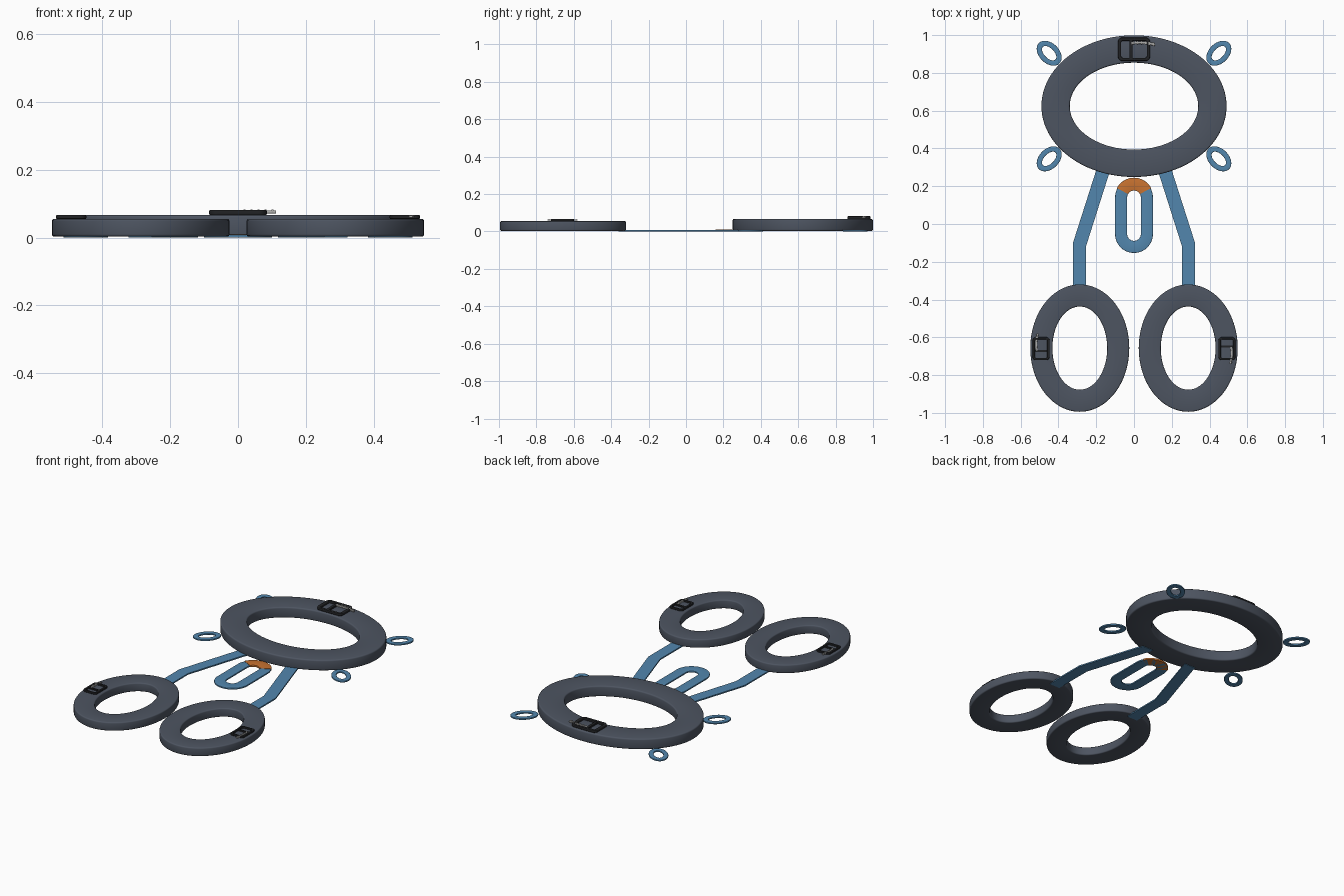
import bpy, bmesh, math
from mathutils import Matrix, Vector

if "Cube" in bpy.data.objects:
    bpy.data.objects.remove(bpy.data.objects["Cube"])


def material(name, rgb):
    m = bpy.data.materials.new(name)
    m.diffuse_color = (*rgb, 1)
    m.use_nodes = True
    m.node_tree.nodes["Principled BSDF"].inputs["Base Color"].default_value = m.diffuse_color
    return m


PAD = material("pad_slate", (0.075, 0.09, 0.12))
WEB = material("webbing_blue", (0.085, 0.24, 0.42))
WEAR = material("wear_orange", (0.58, 0.17, 0.03))
BLACK = material("buckle_black", (0.015, 0.016, 0.018))
STEEL = material("steel_grey", (0.42, 0.42, 0.41))


def finish(name, verts, faces, mat, matrix=Matrix()):
    me = bpy.data.meshes.new(name)
    me.from_pydata(verts, [], faces)
    bm = bmesh.new()
    bm.from_mesh(me)
    bmesh.ops.recalc_face_normals(bm, faces=bm.faces)
    bm.to_mesh(me)
    bm.free()
    me.transform(matrix)
    me.materials.append(mat)
    ob = bpy.data.objects.new(name, me)
    bpy.context.collection.objects.link(ob)
    bpy.ops.object.select_all(action='DESELECT')
    ob.select_set(True)
    bpy.context.view_layer.objects.active = ob
    bpy.ops.object.shade_smooth_by_angle(angle=math.radians(35))
    return ob


def band(name, outer, inner, z0, z1, mat, soft=0.0, matrix=Matrix(), closed=True):
    """Solid strip between two matching 2D paths, with softened edges."""
    n = len(outer)
    verts, faces = [], []
    for (ox, oy), (ix, iy) in zip(outer, inner):
        w = math.hypot(ox - ix, oy - iy)
        prof = []
        if soft:
            for cu, cz, a0 in ((w - soft, z1 - soft, 90), (w - soft, z0 + soft, 0),
                               (soft, z0 + soft, 270), (soft, z1 - soft, 180)):
                for k in range(4):
                    a = math.radians(a0 - 30 * k)
                    prof.append((cu + soft * math.cos(a), cz + soft * math.sin(a)))
        else:
            prof = [(w, z1), (w, z0), (0, z0), (0, z1)]
        for u, z in prof:
            t = u / w
            verts.append((ix + (ox - ix) * t, iy + (oy - iy) * t, z))
    p = len(prof)
    for i in range(n if closed else n - 1):
        j = (i + 1) % n
        for k in range(p):
            l = (k + 1) % p
            faces.append((i * p + k, j * p + k, j * p + l, i * p + l))
    if not closed:
        faces += [tuple(range(p)), tuple(range((n - 1) * p, n * p))]
    return finish(name, verts, faces, mat, matrix)


def ellipse(rx, ry, n=96):
    return [(rx * math.cos(2 * math.pi * i / n), ry * math.sin(2 * math.pi * i / n))
            for i in range(n)]


def round_rect(hx, hy, r, n=10):
    pts = []
    for q, (sx, sy) in enumerate(((1, 1), (-1, 1), (-1, -1), (1, -1))):
        for k in range(n + 1):
            a = math.pi / 2 * (q + k / n)
            pts.append((sx * (hx - r) + r * math.cos(a), sy * (hy - r) + r * math.sin(a)))
    return pts


def arc(r, a0, a1, n=24):
    return [(r * math.cos(math.radians(a0 + (a1 - a0) * i / n)),
             r * math.sin(math.radians(a0 + (a1 - a0) * i / n))) for i in range(n + 1)]


def box(name, x0, x1, y0, y1, z0, z1, mat, matrix):
    return band(name, [(x0, y1), (x1, y1)], [(x0, y0), (x1, y0)], z0, z1, mat,
                0.002, matrix, False)


def buckle(name, loc, angle, s):
    m = Matrix.Translation(loc) @ Matrix.Rotation(math.radians(angle), 4, 'Z') @ Matrix.Scale(s, 4)
    # frame and centre bar
    band(name + "_frame", round_rect(0.085, 0.062, 0.024), round_rect(0.068, 0.045, 0.009),
         0, 0.016, BLACK, 0.004, m)
    box(name + "_bar", -0.024, -0.008, -0.05, 0.05, 0.001, 0.013, BLACK, m)
    box(name + "_plate", -0.07, 0.07, -0.047, 0.047, -0.004, 0.003, PAD, m)
    # curved tongue with ridges
    path = [(-0.012 + 0.124 * i / 12, 0.032 + 0.007 * math.sin(math.pi * i / 12) - 0.008 * i / 12)
            for i in range(13)]
    band(name + "_tongue", [(x, y + 0.007) for x, y in path], [(x, y - 0.007) for x, y in path],
         0.005, 0.014, STEEL, 0.003, m, False)
    for i, (x, y) in enumerate(path[3::2]):
        box(f"{name}_ridge_{i}", x - 0.003, x + 0.003, y - 0.009, y + 0.009, 0.006, 0.017, STEEL, m)


# padded waist belt
T = Matrix.Translation
band("waist_belt", ellipse(0.49, 0.375), ellipse(0.34, 0.23), 0.003, 0.067, PAD, 0.008,
     T((0, 0.624, 0)))
buckle("waist_buckle", (0, 0.925, 0.066), 0, 1.0)

for side, s in (("left", -1), ("right", 1)):
    # padded leg loop with buckle on the outer side
    band(side + "_leg_loop", ellipse(0.262, 0.337), ellipse(0.145, 0.22), 0.003, 0.055, PAD,
         0.007, T((s * 0.287, -0.657, 0)))
    buckle(side + "_leg_buckle", (s * 0.492, -0.66, 0.055), -90 * s, 0.72)
    # strap joining the waist to the leg loop
    band(side + "_strap", [(s * 0.192, 0.31), (s * 0.323, -0.1), (s * 0.323, -0.36)],
         [(s * 0.118, 0.31), (s * 0.253, -0.115), (s * 0.253, -0.36)],
         0, 0.008, WEB, 0, Matrix(), False)
    # gear loops, front and back
    for end, y, e in (("front", 0.345, -1), ("back", 0.904, 1)):
        band(f"{side}_{end}_gear_loop", ellipse(0.077, 0.053, 48), ellipse(0.047, 0.026, 48),
             0, 0.009, WEB, 0.002,
             T((s * 0.449, y, 0)) @ Matrix.Rotation(math.radians(45 * s * e), 4, 'Z'))

# central tie-in loop with orange wear patch
band("belay_loop", round_rect(0.1, 0.197, 0.099, 16), round_rect(0.036, 0.133, 0.0355, 16),
     0, 0.009, WEB, 0.002, T((0, 0.044, 0)))
band("wear_patch", arc(0.103, 28, 152), arc(0.035, 28, 152), -0.0, 0.011, WEAR, 0.002,
     T((0, 0.142, 0)), False)
